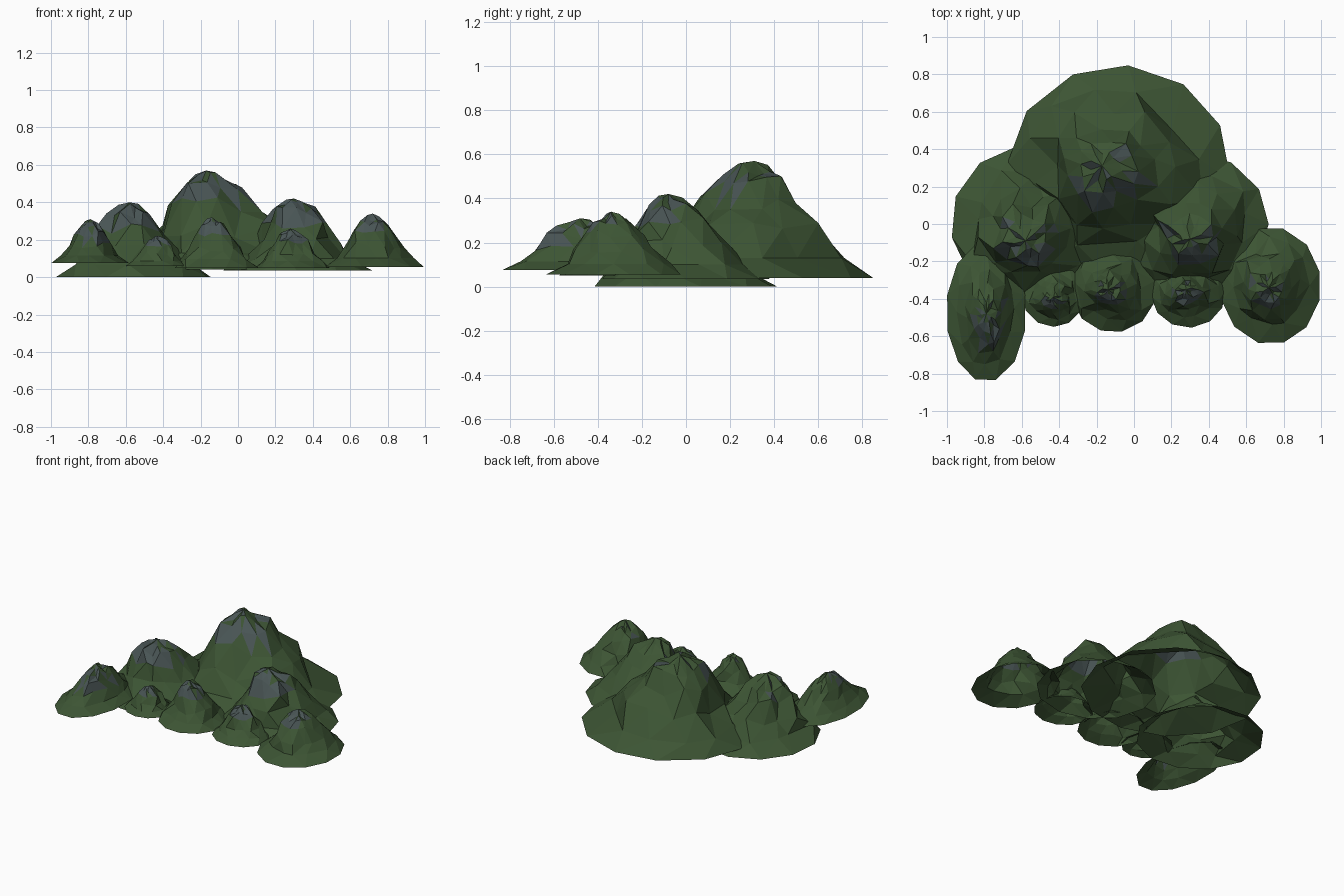
import bpy, bmesh, math, random

cube = bpy.data.objects.get("Cube")
if cube:
    bpy.data.objects.remove(cube)


def make_material(name, color):
    mat = bpy.data.materials.new(name)
    mat.use_nodes = True
    mat.diffuse_color = color
    mat.node_tree.nodes["Principled BSDF"].inputs["Base Color"].default_value = color
    return mat


GRASS = make_material("forest green", (0.046, 0.09, 0.034, 1))
ROCK = make_material("slate rock", (0.066, 0.09, 0.09, 1))

# Slope profile: share of the foot radius, share of the height
PROFILE = [(1, 0), (0.75, 0.17), (0.57, 0.42), (0.41, 0.68), (0.27, 0.86), (0.13, 0.94)]
SIDES = 12


def mountain(name, center, radius, peak, base, top, seed, phase, rock_line):
    """Open, faceted shell with staggered rings leaning towards its summit."""
    rng = random.Random(seed)
    bm = bmesh.new()
    ridges = [rng.uniform(-0.13, 0.13) for _ in range(SIDES)]
    rings = []
    for level, (r, h) in enumerate(PROFILE):
        ring = []
        lean = 1 - r
        for i in range(SIDES):
            wobble = rng.uniform(-0.25, 0.25) if level else rng.uniform(-0.04, 0.04)
            a = math.radians(phase) + math.tau * (i + 0.5 * (level % 2) + wobble) / SIDES
            rr = r * (1 + ridges[i] + rng.uniform(-0.09, 0.09)) if level else r
            x = center[0] + (peak[0] - center[0]) * lean + radius[0] * rr * math.cos(a)
            y = center[1] + (peak[1] - center[1]) * lean + radius[1] * rr * math.sin(a)
            rough = rng.uniform(-0.1, 0.05) if level > 1 else 0
            ring.append(bm.verts.new((x, y, base + (top - base) * (h + rough))))
        rings.append(ring)

    # Triangles between staggered rings
    for level in range(len(rings) - 1):
        low, high = rings[level], rings[level + 1]
        for i in range(SIDES):
            j = (i + 1) % SIDES
            if level % 2 == 0:
                bm.faces.new((low[i], low[j], high[i]))
                bm.faces.new((low[j], high[j], high[i]))
            else:
                bm.faces.new((low[i], low[j], high[j]))
                bm.faces.new((low[i], high[j], high[i]))
    summit = bm.verts.new((peak[0], peak[1], top))
    for i in range(SIDES):
        bm.faces.new((rings[-1][i], rings[-1][(i + 1) % SIDES], summit))

    # Patches of bare rock above the rock line, mostly on front faces
    bm.normal_update()
    for f in bm.faces:
        height = (f.calc_center_median().z - base) / (top - base)
        front = -f.normal.y + rng.uniform(-0.45, 0.45)
        f.material_index = int(height > rock_line and front > 0.25)

    mesh = bpy.data.meshes.new(name)
    bm.to_mesh(mesh)
    bm.free()
    mesh.materials.append(GRASS)
    mesh.materials.append(ROCK)
    bpy.context.collection.objects.link(bpy.data.objects.new(name, mesh))


# Back range
mountain("main_mountain", (-0.08, 0.28), (0.6, 0.57), (-0.17, 0.31), 0.04, 0.57, 3, 25, 0.72)
mountain("back_right_mountain", (-0.56, 0.0), (0.42, 0.42), (-0.58, -0.09), 0.0, 0.4, 8, 10, 0.62)
mountain("back_left_mountain", (0.32, 0.0), (0.4, 0.38), (0.3, -0.08), 0.035, 0.42, 5, 0, 0.62)

# Front foothills
mountain("front_right_ridge", (-0.79, -0.47), (0.215, 0.375), (-0.79, -0.48), 0.075, 0.31, 11, 15, 0.5)
mountain("small_foothill", (-0.43, -0.38), (0.17, 0.17), (-0.43, -0.39), 0.06, 0.22, 14, 0, 0.6)
mountain("middle_foothill", (-0.11, -0.35), (0.23, 0.23), (-0.14, -0.35), 0.05, 0.32, 17, 12, 0.6)
mountain("left_foothill", (0.29, -0.37), (0.2, 0.185), (0.28, -0.35), 0.05, 0.26, 20, 5, 0.6)
mountain("front_left_mountain", (0.73, -0.33), (0.27, 0.315), (0.72, -0.34), 0.055, 0.34, 23, 15, 0.6)
